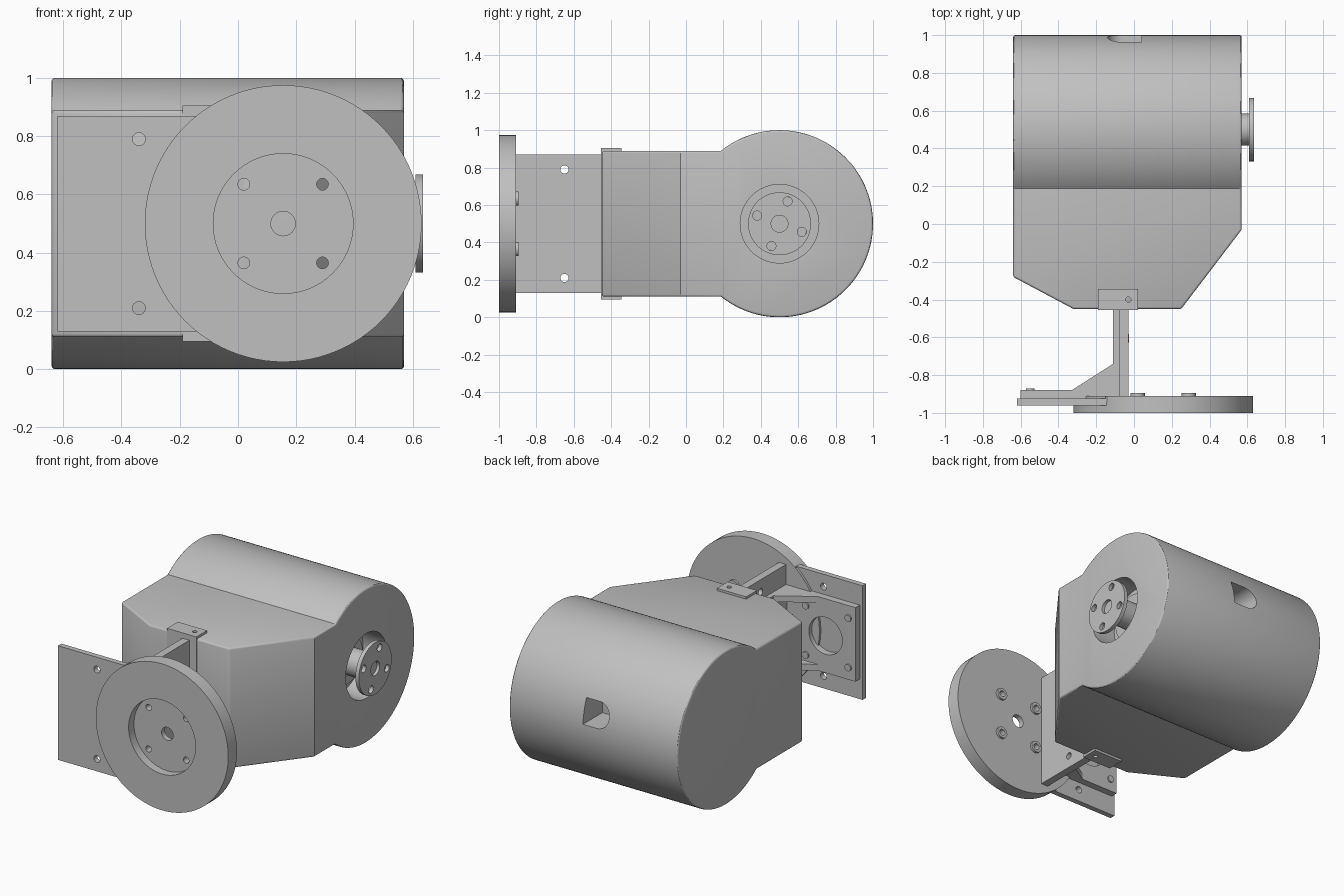
import bpy, bmesh
from math import pi, sin, cos, asin, radians
from mathutils import Matrix, Vector

if "Cube" in bpy.data.objects:
    bpy.data.objects.remove(bpy.data.objects["Cube"])

grey = bpy.data.materials.new("plain grey")
grey.use_nodes = True
COLOUR = (0.53, 0.53, 0.53, 1)
grey.diffuse_color = COLOUR
grey.node_tree.nodes["Principled BSDF"].inputs["Base Color"].default_value = COLOUR


def finish(name, bm):
    bmesh.ops.recalc_face_normals(bm, faces=bm.faces)
    mesh = bpy.data.meshes.new(name)
    bm.to_mesh(mesh)
    bm.free()
    mesh.materials.append(grey)
    ob = bpy.data.objects.new(name, mesh)
    bpy.context.collection.objects.link(ob)
    return ob


def box(name, x, y, z):
    bm = bmesh.new()
    bmesh.ops.create_cube(bm, size=1)
    for v in bm.verts:
        v.co = [(r[0] + r[1]) / 2 + c * (r[1] - r[0]) for c, r in zip(v.co, (x, y, z))]
    return finish(name, bm)


def rod(name, axis, span, a, b, r, sides=48):
    """Cylinder along x or y; a, b place its centre on the other two axes."""
    bm = bmesh.new()
    bmesh.ops.create_cone(bm, cap_ends=True, segments=sides, radius1=r, radius2=r,
                          depth=span[1] - span[0])
    mid = (span[0] + span[1]) / 2
    turn, place = {
        "x": (Matrix.Rotation(pi / 2, 4, "Y"), (mid, a, b)),
        "y": (Matrix.Rotation(pi / 2, 4, "X"), (a, mid, b)),
        "z": (Matrix.Identity(4), (a, b, mid))}[axis]
    bmesh.ops.transform(bm, matrix=Matrix.Translation(place) @ turn, verts=bm.verts)
    return finish(name, bm)


def prism(bm, points, offset):
    face = bm.faces.new([bm.verts.new(p) for p in points])
    out = bmesh.ops.extrude_face_region(bm, geom=[face])
    verts = [g for g in out["geom"] if isinstance(g, bmesh.types.BMVert)]
    bmesh.ops.translate(bm, verts=verts, vec=offset)


def apply(ob, mod):
    bpy.context.view_layer.objects.active = ob
    bpy.ops.object.modifier_apply(modifier=mod.name)


def cut(ob, *cutters):
    for c in cutters:
        c.hide_render = True
        mod = ob.modifiers.new("cut", "BOOLEAN")
        mod.operation, mod.solver, mod.object = "DIFFERENCE", "EXACT", c
        apply(ob, mod)
        bpy.data.objects.remove(c)


# Housing: keyhole side profile, with the two front corners sliced off
bm = bmesh.new()
half, radius, steps = 0.39, 0.5, 96
start = pi - asin(half / radius)
profile = [(-0.64, -0.45, 0.5 - half), (-0.64, -0.45, 0.5 + half)]
for i in range(steps + 1):
    t = start - 2 * start * i / steps
    profile.append((-0.64, 0.5 + radius * cos(t), 0.5 + radius * sin(t)))
prism(bm, profile, (1.21, 0, 0))
for p, q in (((-0.64, -0.28), (-0.32, -0.45)), ((0.25, -0.45), (0.57, -0.03))):
    normal = Vector((q[1] - p[1], p[0] - q[0], 0))
    cutres = bmesh.ops.bisect_plane(bm, geom=bm.verts[:] + bm.edges[:] + bm.faces[:],
                                    plane_co=(*p, 0), plane_no=normal, clear_outer=True)
    edges = [g for g in cutres["geom_cut"] if isinstance(g, bmesh.types.BMEdge)]
    bmesh.ops.contextual_create(bm, geom=edges)
housing = finish("housing", bm)
bevel = housing.modifiers.new("bevel", "BEVEL")
bevel.width, bevel.segments, bevel.angle_limit = 0.012, 3, radians(40)
apply(housing, bevel)

# Shaft recess, and the cable slot in the back
cut(housing, rod("recess_cutter", "x", (0.4, 0.7), 0.5, 0.5, 0.21, 64),
    box("slot_cutter", (-0.06, 0.04), (0.8, 1.1), (0.53, 0.69)),
    rod("slot_end_cutter", "y", (0.8, 1.1), -0.06, 0.61, 0.08))

# Output shaft and drilled hub
rod("shaft_collar", "x", (0.38, 0.44), 0.5, 0.5, 0.15)
rod("shaft", "x", (0.38, 0.615), 0.5, 0.5, 0.085)
hub = rod("hub", "x", (0.61, 0.635), 0.5, 0.5, 0.168, 64)
cut(hub, rod("hole_cutter", "x", (0.6, 0.7), 0.5, 0.5, 0.045, 32))
for i in range(4):
    t = radians(70 + 90 * i)
    cut(hub, rod("hole_cutter", "x", (0.6, 0.7), 0.5 + 0.127 * cos(t), 0.5 + 0.127 * sin(t), 0.024, 24))

# Large front disc with a sunk centre and drilled bolt circle
CX = 0.155
disc = rod("front_disc", "y", (-1, -0.91), CX, 0.5, 0.475, 96)
cut(disc, rod("sunk_cutter", "y", (-1.1, -0.945), CX, 0.5, 0.24, 64),
    rod("hole_cutter", "y", (-1.1, -0.8), CX, 0.5, 0.042, 32))
for sx in (-1, 1):
    for sz in (-1, 1):
        x, z = CX + sx * 0.135, 0.5 + sz * 0.135
        boss = rod("disc_boss", "y", (-0.92, -0.895), x, z, 0.038, 24)
        for part in (disc, boss):
            cut(part, rod("hole_cutter", "y", (-1.1, -0.8), x, z, 0.02, 24))

# Angle bracket: front plate and side plate
front = box("front_plate", (-0.62, -0.145), (-0.96, -0.925), (0.13, 0.87))
side = box("side_plate", (-0.08, -0.03), (-0.93, -0.45), (0.13, 0.87))
box("bracket_corner", (-0.15, -0.05), (-0.945, -0.91), (0.13, 0.87))
for z in (0.21, 0.79):
    cut(front, rod("hole_cutter", "y", (-1, -0.9), -0.34, z, 0.022, 24))
    cut(side, rod("hole_cutter", "x", (-0.2, 0), -0.65, z, 0.022, 24))

# Inner mount with a round opening, two gussets and screws
mount = box("inner_mount", (-0.6, -0.09), (-0.925, -0.88), (0.26, 0.74))
cut(mount, rod("opening_cutter", "y", (-1, -0.8), -0.385, 0.5, 0.12))
box("inner_side_mount", (-0.11, -0.08), (-0.91, -0.45), (0.26, 0.74))
for z in (0.26, 0.7):
    bm = bmesh.new()
    outline = ((-0.57, -0.91), (-0.57, -0.88), (-0.33, -0.88), (-0.11, -0.74), (-0.09, -0.74), (-0.09, -0.91))
    prism(bm, [(x, y, z) for x, y in outline], (0, 0, 0.04))
    finish("gusset", bm)
for z in (0.34, 0.66):
    for x in (-0.55, -0.245):
        rod("mount_screw", "y", (-0.9, -0.87), x, z, 0.022, 24)
for z in (0.41, 0.59):
    rod("side_screw", "x", (-0.1, -0.026), -0.605, z, 0.022, 24)

# Clips that hold the bracket to the housing, above and below
for z in (0.095, 0.885):
    clip = box("clip", (-0.19, 0.02), (-0.455, -0.345), (z, z + 0.02))
    hole = rod("hole_cutter", "z", (z - 0.1, z + 0.1), -0.03, -0.4, 0.014, 20)
    cut(clip, hole)
box("clip_backing", (-0.19, 0.02), (-0.455, -0.445), (0.1, 0.9))

# Smooth curved sides, keep edges crisp
bpy.ops.object.select_all(action="DESELECT")
for ob in bpy.context.collection.objects:
    if ob.type == "MESH":
        ob.select_set(True)
        bpy.context.view_layer.objects.active = ob
bpy.ops.object.shade_smooth_by_angle(angle=radians(30))
